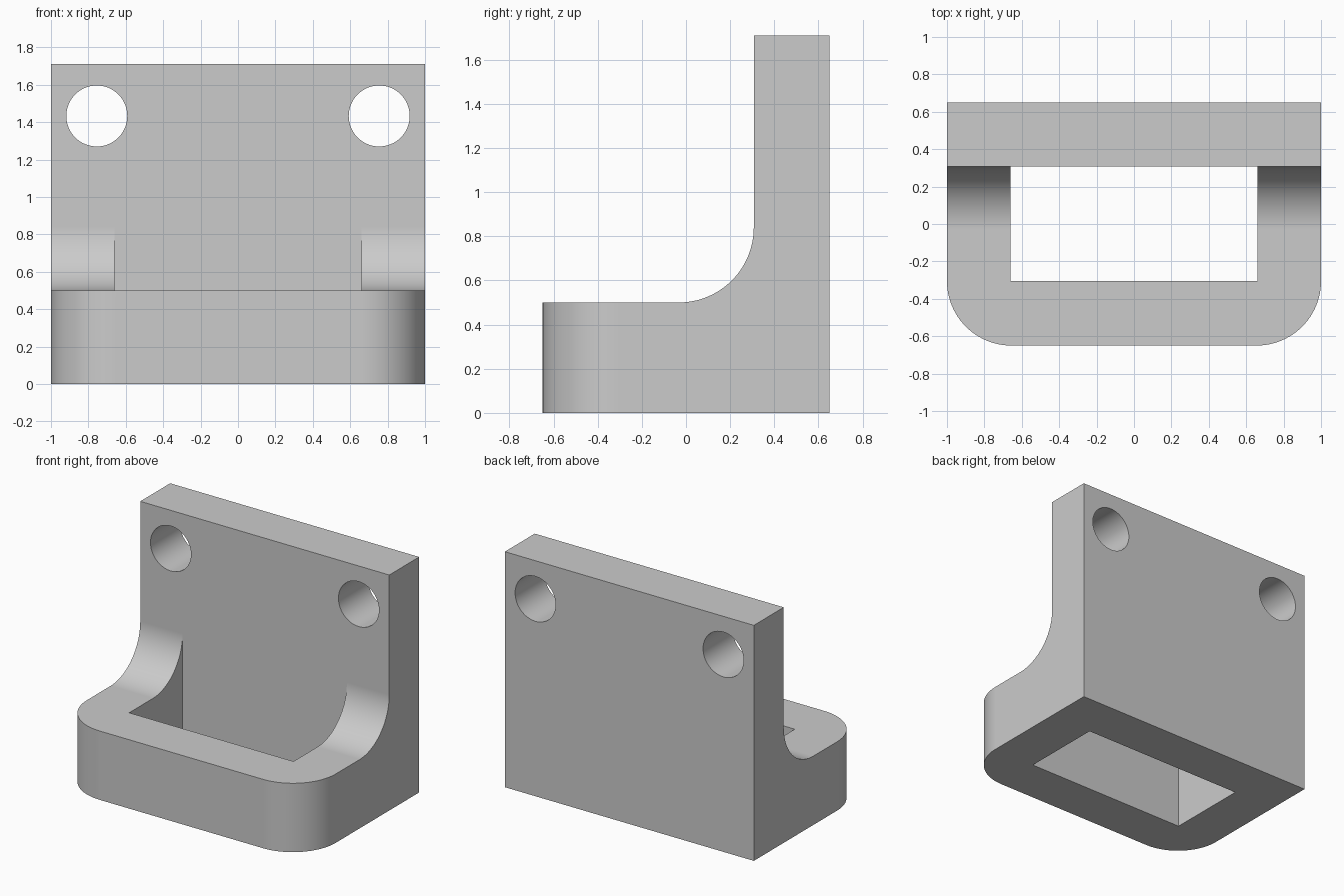
import bpy, bmesh
from math import cos, sin, pi, radians

cube = bpy.data.objects.get("Cube")
if cube:
    bpy.data.objects.remove(cube, do_unlink=True)

HALF_W, HALF_D, HEIGHT = 1.0, 0.65, 1.71
LEDGE, PLATE_FRONT = 0.5, 0.307
FILLET, CORNER = 0.34, 0.345
HOLE_X, HOLE_Z, HOLE_R = 0.755, 1.433, 0.163

grey = bpy.data.materials.new("light grey")
grey.use_nodes = True
colour = (0.6, 0.6, 0.6, 1)
grey.diffuse_color = colour
grey.node_tree.nodes["Principled BSDF"].inputs["Base Color"].default_value = colour


def arc(cx, cy, r, start, end, steps=24):
    angles = [radians(start + (end - start) * i / steps) for i in range(steps + 1)]
    return [(cx + r * cos(a), cy + r * sin(a)) for a in angles]


def prism(name, outline, place, depth):
    """Extrude a 2D outline, mapped to 3D by place, along depth."""
    bm = bmesh.new()
    face = bm.faces.new([bm.verts.new(place(u, v)) for u, v in outline])
    made = bmesh.ops.extrude_face_region(bm, geom=[face])["geom"]
    bmesh.ops.translate(bm, vec=depth,
                        verts=[g for g in made if isinstance(g, bmesh.types.BMVert)])
    bmesh.ops.recalc_face_normals(bm, faces=bm.faces)
    mesh = bpy.data.meshes.new(name)
    bm.to_mesh(mesh)
    bm.free()
    mesh.materials.append(grey)
    obj = bpy.data.objects.new(name, mesh)
    bpy.context.collection.objects.link(obj)
    return obj


# Side profile: base, ledge, concave fillet and upright plate
side = [(-HALF_D, 0), (HALF_D, 0), (HALF_D, HEIGHT), (PLATE_FRONT, HEIGHT)]
side += arc(PLATE_FRONT - FILLET, LEDGE + FILLET, FILLET, 0, -90)
side += [(-HALF_D, LEDGE)]
bracket = prism("bracket", side, lambda u, v: (-HALF_W, u, v), (2 * HALF_W, 0, 0))

# Footprint with rounded front corners
inner, front = HALF_W - CORNER, -HALF_D + CORNER
plan = [(HALF_W + 0.1, HALF_D + 0.1), (-HALF_W - 0.1, HALF_D + 0.1),
        (-HALF_W - 0.1, front), *arc(-inner, front, CORNER, 180, 270),
        *arc(inner, front, CORNER, 270, 360), (HALF_W + 0.1, front)]
footprint = prism("footprint_cutter", plan, lambda u, v: (u, v, -0.1), (0, 0, HEIGHT + 0.2))

# Rectangular well through the base
well = prism("well_cutter",
             [(-0.66, -0.306), (0.66, -0.306), (0.66, PLATE_FRONT), (-0.66, PLATE_FRONT)],
             lambda u, v: (u, v, -0.1), (0, 0, 1.2))

# Two mounting holes through the plate
holes = [prism("hole_cutter", arc(s * HOLE_X, HOLE_Z, HOLE_R, 0, 360, 64)[:-1],
               lambda u, v: (u, 0, v), (0, 1, 0)) for s in (-1, 1)]

cutters = [(footprint, "INTERSECT"), (well, "DIFFERENCE")] + [(h, "DIFFERENCE") for h in holes]
for cutter, operation in cutters:
    mod = bracket.modifiers.new(cutter.name, "BOOLEAN")
    mod.operation, mod.solver, mod.object = operation, "EXACT", cutter

# Bake the cuts and remove the cutters
bpy.context.view_layer.update()
baked = bpy.data.meshes.new_from_object(bracket.evaluated_get(bpy.context.evaluated_depsgraph_get()))
bracket.modifiers.clear()
bracket.data = baked
for cutter, _ in cutters:
    bpy.data.objects.remove(cutter, do_unlink=True)

# Smooth curves, sharp edges, flat large faces
for obj in bpy.context.selected_objects:
    obj.select_set(False)
bpy.context.view_layer.objects.active = bracket
bracket.select_set(True)
bpy.ops.object.shade_smooth_by_angle(angle=radians(30))
weighted = bracket.modifiers.new("weighted normals", "WEIGHTED_NORMAL")
weighted.keep_sharp = True
